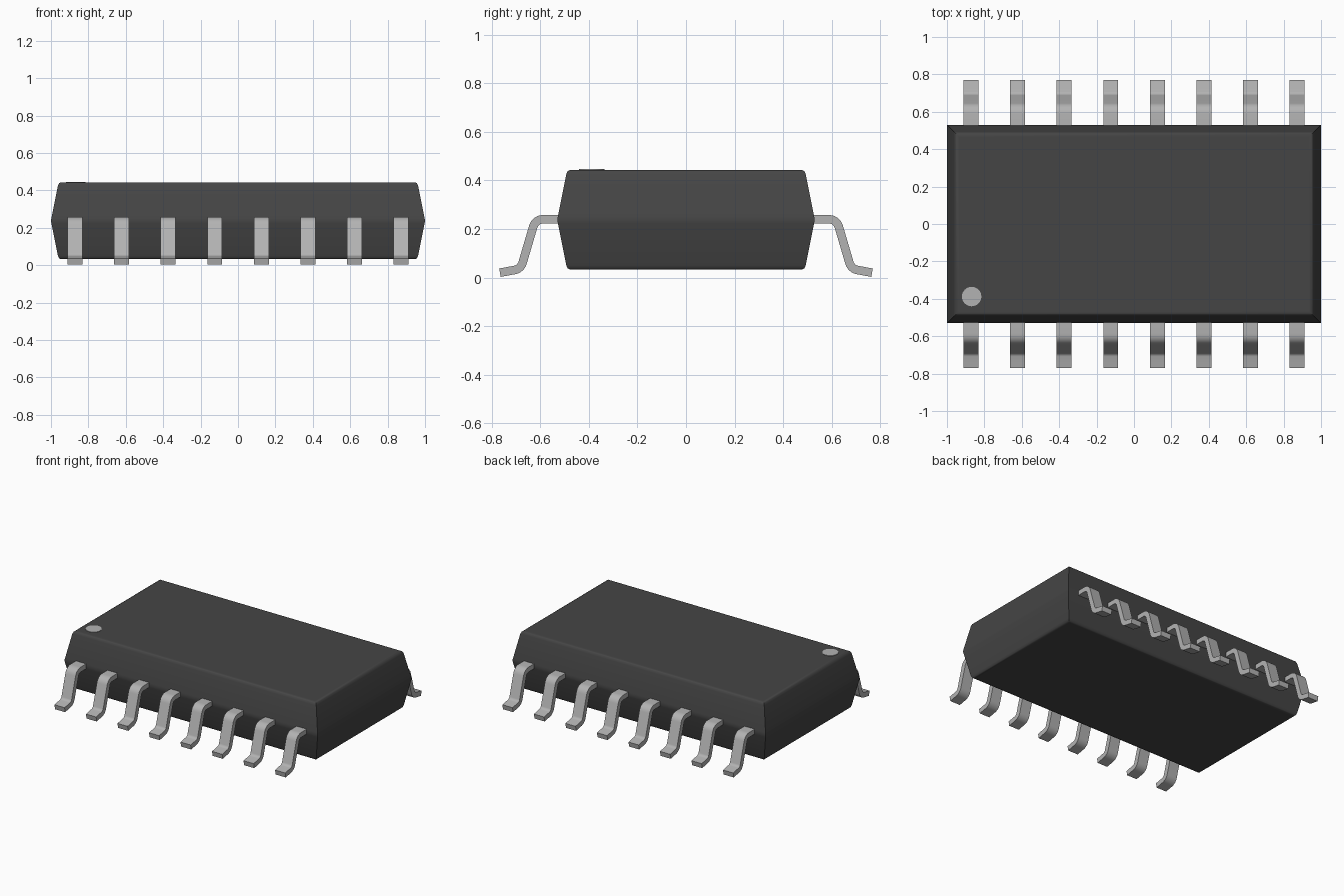
import bpy, bmesh, math
from mathutils import Vector, Matrix

cube = bpy.data.objects.get("Cube")
if cube:
    bpy.data.objects.remove(cube, do_unlink=True)


def material(name, value):
    m = bpy.data.materials.new(name)
    m.use_nodes = True
    col = (value, value, value, 1)
    m.diffuse_color = col
    m.node_tree.nodes["Principled BSDF"].inputs["Base Color"].default_value = col
    return m


def finish(name, bm, mat, angle):
    bmesh.ops.recalc_face_normals(bm, faces=bm.faces)
    me = bpy.data.meshes.new(name)
    bm.to_mesh(me)
    bm.free()
    me.materials.append(mat)
    ob = bpy.data.objects.new(name, me)
    bpy.context.collection.objects.link(ob)
    bpy.ops.object.select_all(action='DESELECT')
    ob.select_set(True)
    bpy.context.view_layer.objects.active = ob
    bpy.ops.object.shade_smooth_by_angle(angle=math.radians(angle))
    return ob


def skin(bm, rings):
    """Join equal closed rings with quads and cap both ends."""
    loops = [[bm.verts.new(p) for p in r] for r in rings]
    n = len(loops[0])
    for a, b in zip(loops, loops[1:]):
        for i in range(n):
            j = (i + 1) % n
            bm.faces.new((a[i], a[j], b[j], b[i]))
    bm.faces.new(loops[0][::-1])
    bm.faces.new(loops[-1])


dark = material("dark_plastic", 0.06)
metal = material("grey_metal", 0.45)

# Body: stacked rectangles, widest at the middle seam, rounded rims
HX, HY, TOP = 1.0, 0.53, 0.443
half = [(0.0, 0.238), (0.003, 0.254), (0.037, 0.425), (0.043, 0.438),
        (0.052, TOP), (0.065, TOP)]
profile = [(i, 0.476 - z) for i, z in half[:0:-1]] + half
rings = []
for inset, z in profile:
    x, y = HX - inset, HY - inset
    rings.append([(-x, -y, z), (x, -y, z), (x, y, z), (-x, y, z)])
bm = bmesh.new()
skin(bm, rings)
finish("body", bm, dark, 40)

# Corner marker: thin disc on the top
bm = bmesh.new()
bmesh.ops.create_cone(bm, cap_ends=True, segments=32, radius1=0.052, radius2=0.052,
                      depth=0.006, matrix=Matrix.Translation((-0.868, -0.388, TOP)))
finish("corner_marker", bm, metal, 30)

# Pin: flat strip following a bent path in the (y, z) plane
WIDTH, THICK, RADIUS, STEPS = 0.08, 0.035, 0.042, 6
path = [Vector(p) for p in ((0.50, 0.24), (0.620, 0.24), (0.680, 0.036), (0.766, 0.020))]
samples = [(path[0], (path[1] - path[0]).normalized())]
for a, b, c in zip(path, path[1:], path[2:]):
    d1, d2 = (b - a).normalized(), (c - b).normalized()
    turn = math.atan2(d1.x * d2.y - d1.y * d2.x, d1.dot(d2))
    start = b - d1 * RADIUS * math.tan(abs(turn) / 2)
    side = math.copysign(RADIUS, turn)
    centre = start + Vector((-d1.y, d1.x)) * side
    base = math.atan2(d1.y, d1.x)
    for k in range(STEPS + 1):
        t = base + turn * k / STEPS
        d = Vector((math.cos(t), math.sin(t)))
        samples.append((centre - Vector((-d.y, d.x)) * side, d))
samples.append((path[3], (path[3] - path[2]).normalized()))

rings = []
for p, d in samples:
    n = Vector((-d.y, d.x)) * THICK / 2
    lo, hi = p - n, p + n
    w = WIDTH / 2
    rings.append([(-w, lo.x, lo.y), (w, lo.x, lo.y), (w, hi.x, hi.y), (-w, hi.x, hi.y)])
bm = bmesh.new()
skin(bm, rings)
pin = finish("back_pin_1", bm, metal, 30)

# Eight pins on each long side
for row, turn in (("back", 0), ("front", math.pi)):
    for i in range(8):
        ob = pin
        if (row, i) != ("back", 0):
            ob = bpy.data.objects.new(f"{row}_pin_{i + 1}", pin.data)
            bpy.context.collection.objects.link(ob)
        ob.location.x = -0.871 + i * 0.2489
        ob.rotation_euler.z = turn
